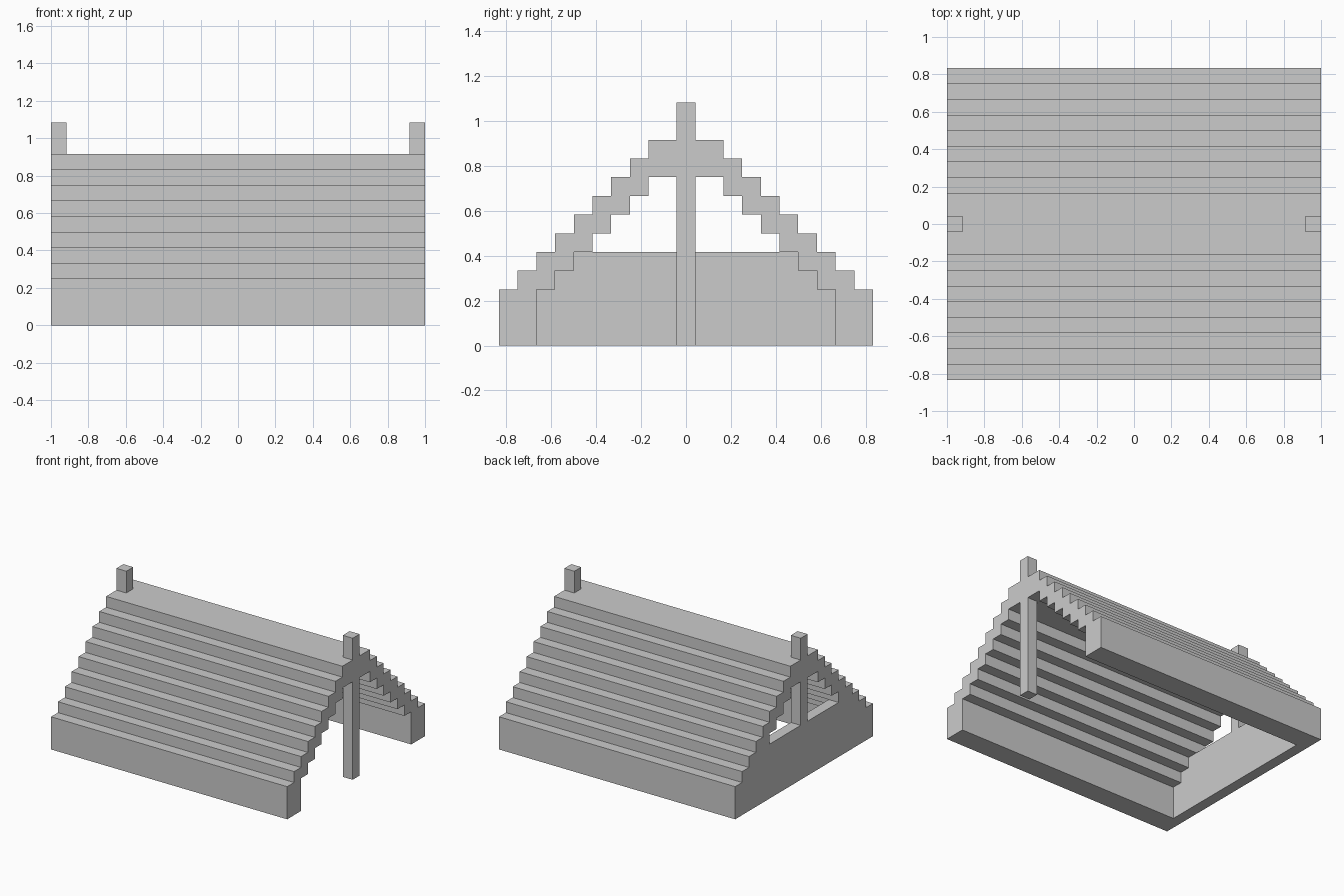
import bpy
import bmesh

if "Cube" in bpy.data.objects:
    bpy.data.objects.remove(bpy.data.objects["Cube"])

U = 1 / 12  # every size is a multiple of this unit


def prism(name, profile, x0, x1):
    """Extrude a closed (y, z) profile along x; all values in units."""
    bm = bmesh.new()
    face = bm.faces.new([bm.verts.new((x0 * U, y * U, z * U)) for y, z in profile])
    ext = bmesh.ops.extrude_face_region(bm, geom=[face])
    moved = [v for v in ext["geom"] if isinstance(v, bmesh.types.BMVert)]
    bmesh.ops.translate(bm, verts=moved, vec=((x1 - x0) * U, 0, 0))
    bmesh.ops.recalc_face_normals(bm, faces=bm.faces)
    mesh = bpy.data.meshes.new(name)
    bm.to_mesh(mesh)
    bm.free()
    obj = bpy.data.objects.new(name, mesh)
    bpy.context.collection.objects.link(obj)
    return obj


def stairs(y_first, y_last, z_first):
    """Stepped line climbing one unit per step towards the ridge."""
    pts = []
    for i, y in enumerate(range(y_first, y_last - 1, -1)):
        pts += [(y, z_first + i - (1 if i else 0)), (y, z_first + i)]
    return pts[1:]


def mirrored(points):
    return [(-y, z) for y, z in reversed(points)]


def post(name, x0, z0, z1):
    return prism(name, [(-.5, z0), (.5, z0), (.5, z1), (-.5, z1)], x0, x0 + 1)


# Stepped roof shell with its two low side walls
outer = [(10, 0)] + stairs(10, 2, 3)
inner = [(8, 0)] + stairs(8, 2, 3)
prism("stepped_roof", outer + mirrored(outer) + inner_path
      if (inner_path := inner + mirrored(inner))[::-1] is None
      else outer + mirrored(outer) + inner_path[::-1], -12, 12)

# Low gable wall at the left end, fitted under the steps
wall = [(8, 0)] + stairs(8, 6, 3)
prism("end_wall", wall + mirrored(wall), -12, -11)

# Ridge posts below the roof and their tips above it
post("left_post", -12, 5, 9)
post("right_post", 11, 0, 9)
for side, x0 in (("left", -12), ("right", 11)):
    post(side + "_post_tip", x0, 11, 13)
